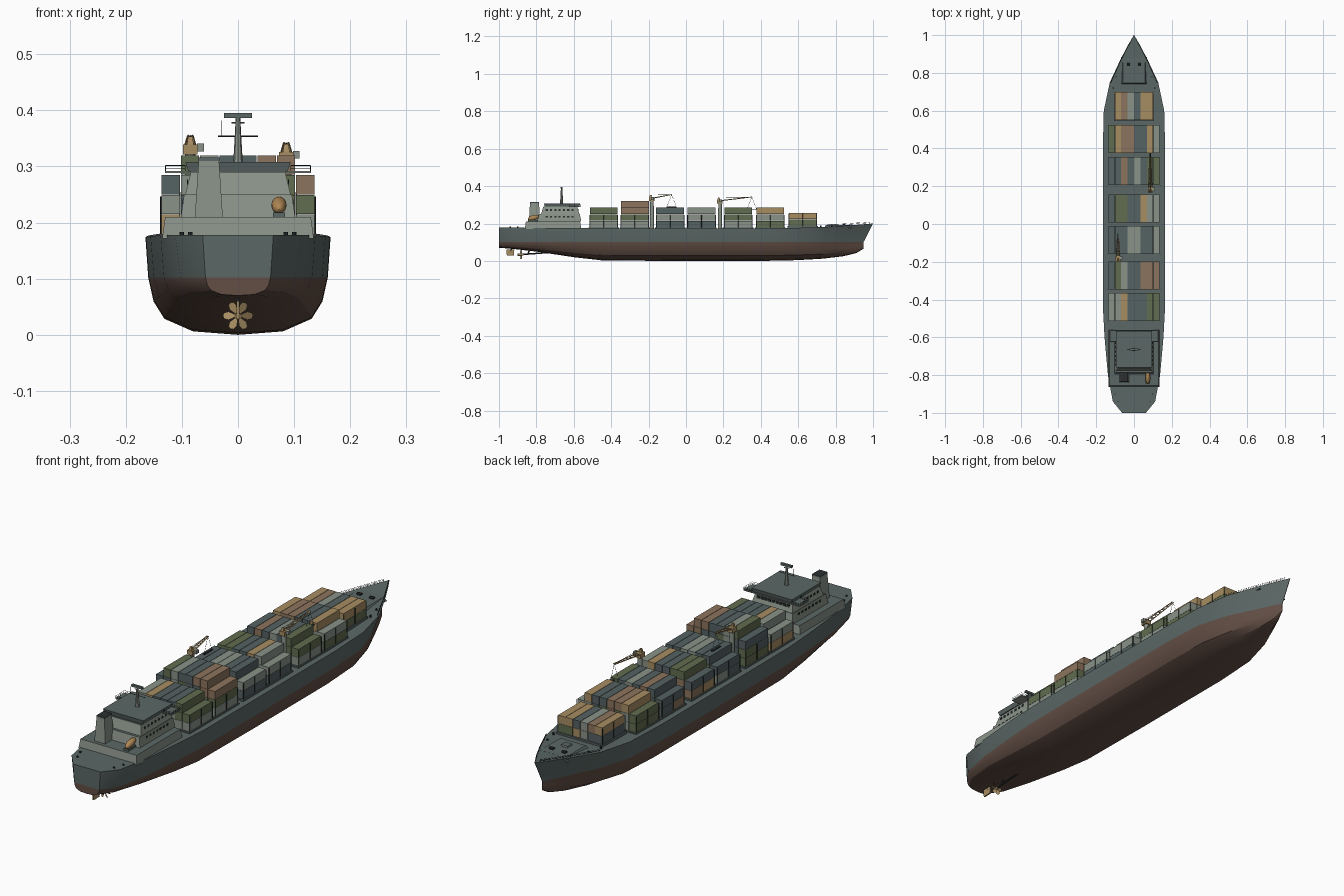
import bpy, bmesh, math, random
from mathutils import Vector, Matrix

random.seed(4)
if "Cube" in bpy.data.objects:
    bpy.data.objects.remove(bpy.data.objects["Cube"])

COLOURS = {
    "hull_grey_green": (0.105, 0.138, 0.132),
    "underwater_brown": (0.125, 0.078, 0.060),
    "house_grey": (0.255, 0.290, 0.250),
    "container_slate": (0.090, 0.122, 0.125),
    "container_olive": (0.120, 0.150, 0.080),
    "container_tan": (0.390, 0.270, 0.125),
    "container_brown": (0.265, 0.175, 0.110),
    "lifeboat_orange": (0.420, 0.240, 0.090),
    "dark_trim": (0.025, 0.030, 0.030),
}
MATS = []
for name, rgb in COLOURS.items():
    m = bpy.data.materials.new(name)
    m.use_nodes = True
    m.diffuse_color = (*rgb, 1)
    m.node_tree.nodes["Principled BSDF"].inputs["Base Color"].default_value = (*rgb, 1)
    MATS.append(m)
HULL, BROWN, GREY, SLATE, OLIVE, TAN, RUST, ORANGE, DARK = range(9)
LETTER = {"G": GREY, "S": SLATE, "O": OLIVE, "T": TAN, "B": RUST}


class Part:
    """Collects shapes in one mesh and turns them into a named object."""
    def __init__(self, name):
        self.name, self.bm = name, bmesh.new()

    def block(self, x, y, z, mat, top=None, inset=(0, 0)):
        # box from ranges; the top may be narrower and of another colour
        v = []
        for zz, ix, iy in ((z[0], 0, 0), (z[1], *inset)):
            v += [self.bm.verts.new(p) for p in (
                (x[0] + ix, y[0] + iy, zz), (x[1] - ix, y[0] + iy, zz),
                (x[1] - ix, y[1] - iy, zz), (x[0] + ix, y[1] - iy, zz))]
        self.bm.faces.new(v[3::-1]).material_index = mat
        self.bm.faces.new(v[4:]).material_index = mat if top is None else top
        for i in range(4):
            j = (i + 1) % 4
            self.bm.faces.new((v[i], v[j], v[j + 4], v[i + 4])).material_index = mat

    def rod(self, a, b, r, mat, r2=None, sides=6):
        a, b = Vector(a), Vector(b)
        turn = (b - a).to_track_quat('Z', 'Y').to_matrix().to_4x4()
        out = bmesh.ops.create_cone(self.bm, cap_ends=True, segments=sides, radius1=r,
                                    radius2=r if r2 is None else r2, depth=(b - a).length,
                                    matrix=Matrix.Translation((a + b) / 2) @ turn)
        self.paint(out, mat)

    def ball(self, centre, size, tilt, mat):
        out = bmesh.ops.create_uvsphere(
            self.bm, u_segments=16, v_segments=10, radius=1,
            matrix=Matrix.Translation(centre) @ Matrix.Rotation(tilt, 4, 'X')
            @ Matrix.Diagonal((*size, 1)))
        self.paint(out, mat)

    def paint(self, out, mat):
        for f in {f for v in out["verts"] for f in v.link_faces}:
            f.material_index = mat

    def done(self, smooth=None):
        me = bpy.data.meshes.new(self.name)
        bmesh.ops.recalc_face_normals(self.bm, faces=self.bm.faces)
        self.bm.to_mesh(me)
        self.bm.free()
        for m in MATS:
            me.materials.append(m)
        ob = bpy.data.objects.new(self.name, me)
        bpy.context.collection.objects.link(ob)
        if smooth:
            bpy.ops.object.select_all(action='DESELECT')
            ob.select_set(True)
            bpy.context.view_layer.objects.active = ob
            bpy.ops.object.shade_smooth_by_angle(angle=math.radians(smooth))
        return ob


# Hull: deck y, low y, deck half width, waterline half width, deck z, keel z
WATER = 0.102
STATIONS = [
    (-1, -1, .063, .058, .178, .07), (-.94, -.94, .112, .102, .178, .066),
    (-.8, -.8, .138, .132, .177, .05), (-.6, -.6, .156, .15, .176, .02),
    (-.45, -.45, .164, .159, .174, .003), (-.1, -.1, .165, .16, .174, 0),
    (.4, .4, .165, .16, .174, 0), (.6, .59, .16, .15, .177, .004),
    (.75, .73, .128, .108, .182, .012), (.87, .84, .072, .055, .19, .025),
    (.95, .91, .03, .022, .196, .042), (1, .95, .001, .001, .2, .066)]
SECTION = [(1, 1), (.94, .58), (.82, .28), (.5, .06), (0, 0)]
hull = Part("hull")
rings = []
for yd, yl, wd, ww, zd, zk in STATIONS:
    half = [(wd, yd, zd)] + [(ww * w, yl, zk + (WATER - zk) * h) for w, h in SECTION]
    ring = half + [(-x, y, z) for x, y, z in half[-2::-1]]
    rings.append([hull.bm.verts.new(p) for p in ring])
for a, b in zip(rings, rings[1:]):
    for i in range(len(a)):
        j = (i + 1) % len(a)
        hull.bm.faces.new((a[i], a[j], b[j], b[i]))
for r in (rings[0], rings[-1]):
    hull.bm.faces.new((r[0], r[1], r[-2], r[-1]))
    hull.bm.faces.new(r[1:-1])
for f in hull.bm.faces:
    f.material_index = BROWN if all(v.co.z < WATER + .001 for v in f.verts) else HULL
hull.done(smooth=28)

# Cargo: start y, base z, tiers, top colours across, side colours downwards
BAYS = [
    (.55, .188, 2, "TBGSTT", "TO"), (.375, .18, 3, "OTBBSSTG", "TGO"),
    (.205, .18, 3, "SSBSGSOO", "OOG"), (.008, .18, 3, "SOOSSTGG", "GGS"),
    (-.16, .18, 3, "SSSGGSSG", "GGS"), (-.348, .18, 4, "SOGSSBBS", "SBOG"),
    (-.515, .18, 3, "GGTSSSOG", "SOG")]
LEN, WID, TALL, GAP = .15, .0342, .0352, .0008
hatches = Part("hatch_covers")
for n, (y0, z0, tiers, tops, sides) in enumerate(BAYS, 1):
    bay = Part(f"container_bay_{n}")
    cols = len(tops)
    w = cols * WID / 2
    hatches.block((-w - .004, w + .004), (y0 - .006, y0 + LEN + .006), (.165, z0), HULL)
    for c in range(cols):
        outer = c in (0, cols - 1)
        high = tiers - 1 if outer and cols == 8 else tiers
        x = -w + c * WID
        for t in range(high):
            parts = 2 if t < tiers - 2 else 1
            for k in range(parts):
                if t == high - 1:
                    mat = LETTER[tops[c]]
                elif c >= cols - 2:
                    mat = LETTER[sides[tiers - 1 - t]]
                else:
                    mat = LETTER[random.choice("GSSOOTB")]
                if c == cols - 1:
                    mat = LETTER[sides[tiers - 1 - t]]
                s = LEN / parts
                bay.block((x + GAP, x + WID - GAP),
                          (y0 + k * s + GAP, y0 + (k + 1) * s - GAP),
                          (z0 + t * TALL, z0 + (t + 1) * TALL - GAP), mat)
    # lashing posts beside the stacks
    for side in (-1, 1):
        for k in range(3):
            yy = y0 + k * LEN / 2
            bay.rod((side * (w + .001), yy, z0), (side * (w + .001), yy, z0 + TALL * 1.9),
                    .0015, DARK, sides=4)
    bay.done()
hatches.done()

# Deckhouse: stacked tiers narrowing upwards, roofs in deck colour
house = Part("deckhouse")
house.block((-.135, .135), (-.862, -.56), (.172, .21), GREY, HULL, (.005, .006))
house.block((-.102, .102), (-.795, -.56), (.21, .25), GREY, HULL, (.006, .008))
house.block((-.094, .094), (-.775, -.57), (.25, .29), GREY, HULL, (.01, .012))
house.block((-.13, .13), (-.625, -.565), (.288, .292), GREY, HULL)
house.block((-.088, .088), (-.755, -.57), (.29, .308), HULL, HULL, (-.006, -.004))
house.done()

windows = Part("windows")
for s in (-1, 1):
    for z, xo in ((.232, .0985), (.268, .0895)):
        for k in range(7):
            y = -.75 + k * .023
            windows.block(sorted((s * xo, s * (xo + .0015))), (y, y + .011), (z, z + .009), DARK)
for k in range(9):
    x = -.076 + k * .0172
    windows.block((x, x + .013), (-.5775, -.574), (.268, .279), DARK)
windows.done()

# Funnel on the right side of the deckhouse
funnel = Part("funnel")
funnel.block((-.077, -.027), (-.84, -.78), (.208, .314), GREY, DARK, (.007, .006))
funnel.block((-.071, -.033), (-.835, -.785), (.31, .316), HULL, DARK)
funnel.done()

# Lifeboat on a sloping ramp
boat = Part("lifeboat")
boat.ball((.073, -.815, .231), (.0135, .032, .0135), math.radians(15), ORANGE)
boat.block((.062, .084), (-.845, -.79), (.208, .218), HULL)
boat.done(smooth=40)

# Mast, yard, radar and whip aerial
mast = Part("mast")
mast.rod((0, -.665, .306), (0, -.665, .388), .0085, GREY, .004, 8)
mast.rod((-.036, -.665, .354), (.036, -.665, .354), .0012, DARK)
mast.rod((-.03, -.665, .354), (-.03, -.665, .382), .0008, DARK)
mast.rod((-.012, -.665, .378), (.012, -.665, .378), .0015, HULL)
mast.block((-.025, .025), (-.67, -.66), (.386, .395), HULL)
mast.done()

# Railings on the bridge wings and around the bow
rails = Part("railings")


def fence(points, h):
    for p in points:
        rails.rod(p, (p[0], p[1], p[2] + h), .0008, DARK, sides=4)
    for p, q in zip(points, points[1:]):
        for f in (.5, 1):
            rails.rod((p[0], p[1], p[2] + h * f), (q[0], q[1], q[2] + h * f), .0007, DARK, sides=4)


for s in (-1, 1):
    fence([(s * .094, -.624, .29), (s * .129, -.624, .29), (s * .129, -.595, .29),
           (s * .129, -.566, .29), (s * .094, -.566, .29)], .012)
    edge = []
    for a, b in zip(STATIONS[8:], STATIONS[9:]):
        for k in range(3):
            t = k / 3
            edge.append((s * .97 * (a[2] + (b[2] - a[2]) * t), a[0] + (b[0] - a[0]) * t - .004,
                         a[4] + (b[4] - a[4]) * t))
    fence(edge, .01)
rails.done()

# Foredeck platform, windlasses and bollards
fore = Part("foredeck_gear")
fore.block((-.07, .07), (.74, .885), (.176, .191), HULL, HULL, (.012, .006))
fore.block((-.015, .015), (.775, .805), (.19, .198), GREY, HULL)
for s in (-1, 1):
    fore.rod((s * .02, .845, .193), (s * .038, .845, .193), .007, DARK, sides=10)
    for y, x in ((.72, .11), (.78, .095), (-.9, .1), (-.94, .085)):
        fore.rod((s * x, y, .174), (s * x, y, .19 if y > 0 else .183), .004, DARK, sides=8)
fore.done()


# Deck cranes: tower, slewing head, cab, lattice jib and hoist lines
def crane(name, x, y, top, reach, rise, cab_side):
    c = Part(name)
    c.rod((x, y, .17), (x, y, top - .012), .012, GREY, .009, 12)
    c.block((x - .013, x + .013), (y - .016, y + .014), (top - .014, top + .004), TAN)
    c.block((x - .006, x + .006), (y - .014, y), (top + .004, top + .018), TAN, TAN, (.002, .003))
    cx = x + cab_side * .018
    c.block((cx - .006, cx + .006), (y - .006, y + .01), (top - .008, top + .006), GREY)
    tip = Vector((x, y + reach, top + rise))
    for s in (-1, 1):
        c.rod((x + s * .009, y, top), tip + Vector((s * .004, 0, 0)), .0028, TAN, .002, 4)
    for k in range(7):
        p = Vector((x, y, top)).lerp(tip, k / 7)
        q = Vector((x, y, top)).lerp(tip, (k + 1) / 7)
        d = .009 - .0007 * k
        c.rod(p + Vector((-d, 0, 0)), q + Vector((d, 0, 0)), .0014, TAN, sides=4)
        c.rod(p + Vector((d, 0, 0)), q + Vector((-d, 0, 0)), .0014, TAN, sides=4)
    c.rod((x, y - .005, top + .017), tip, .0009, DARK, sides=4)
    for dy in (-.025, .025):
        c.rod(tip, (x, tip.y + dy, top - .045), .0007, DARK, sides=4)
    c.block((x - .004, x + .004), (tip.y - .027, tip.y + .027), (top - .048, top - .044), DARK)
    c.done()


crane("aft_crane", -.085, -.182, .335, .105, .02, 1)
crane("forward_crane", .086, .182, .322, .17, .02, 1)

# Propeller with six blades, shaft and strut
prop = Part("propeller")
prop.rod((0, -.885, .034), (0, -.72, .046), .004, DARK, sides=10)
prop.rod((0, -.9, .033), (0, -.87, .034), .006, TAN, sides=12)
prop.rod((0, -.845, .036), (0, -.835, .065), .004, DARK)
for k in range(6):
    a = k * math.tau / 6 + math.pi / 6
    out, side = Vector((math.sin(a), 0, math.cos(a))), Vector((math.cos(a), 0, -math.sin(a)))
    vs = []
    for r, w in ((.004, -.002), (.017, -.0075), (.025, -.005), (.027, 0),
                 (.025, .005), (.017, .0075), (.004, .002)):
        vs.append(prop.bm.verts.new(Vector((0, -.882 + w * .6, .034)) + out * r + side * w))
    prop.bm.faces.new(vs).material_index = TAN
prop.done()

# Rudder
rudder = Part("rudder")
rudder.block((-.003, .003), (-.958, -.92), (.028, .06), TAN, TAN, (0, -.002))
rudder.rod((0, -.935, .05), (0, -.935, .075), .004, DARK)
rudder.done()
